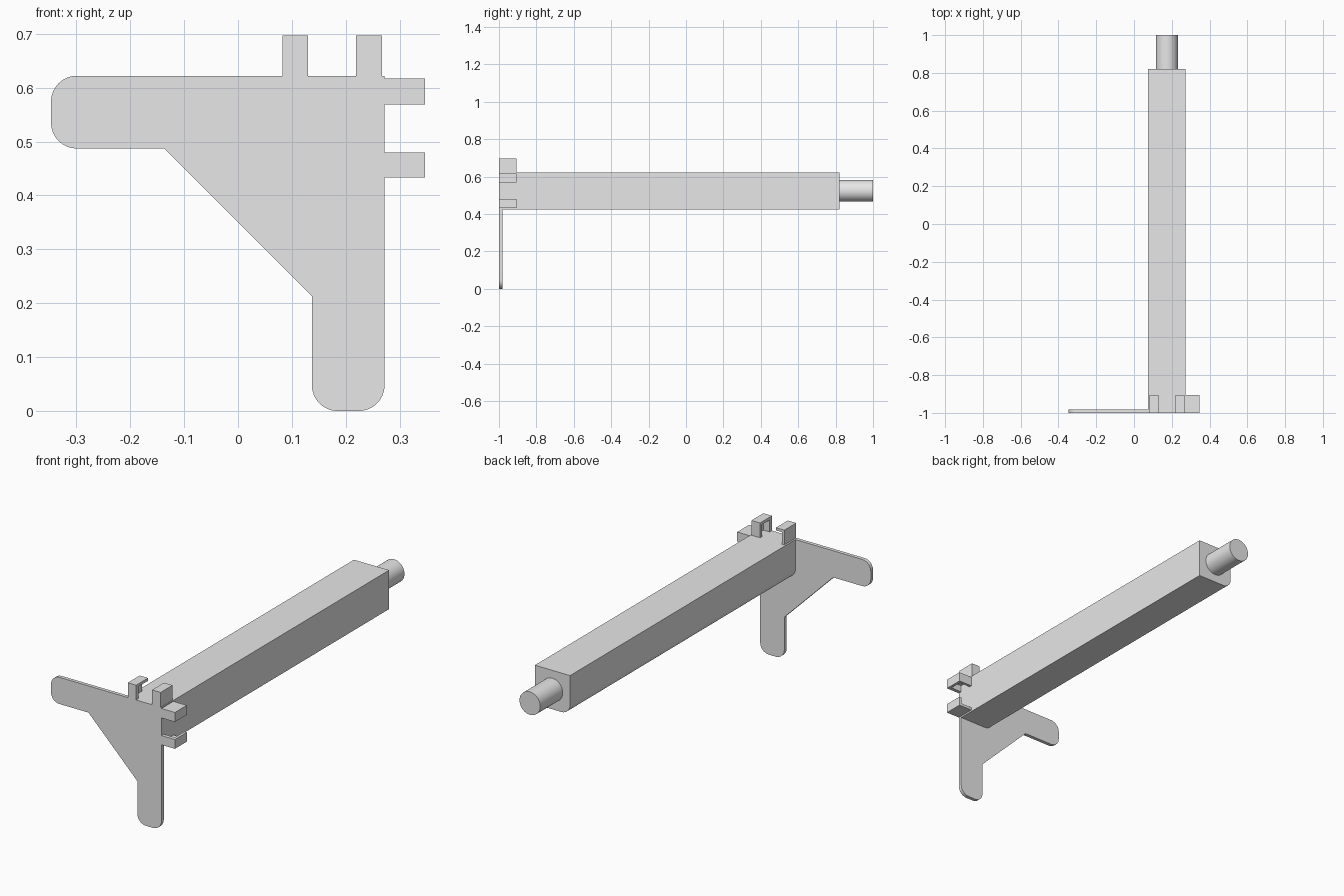
import bpy, bmesh, math
from mathutils import Vector

cube = bpy.data.objects.get("Cube")
if cube:
    bpy.data.objects.remove(cube, do_unlink=True)

grey = bpy.data.materials.new("plain grey")
grey.use_nodes = True
grey.diffuse_color = (0.8, 0.8, 0.8, 1)
grey.node_tree.nodes["Principled BSDF"].inputs["Base Color"].default_value = (0.8, 0.8, 0.8, 1)

FRONT, WALL = -1.0, 0.014
RIGHT, TOP = 0.272, 0.622     # outer corner shared by plate and beam
SHIFT = TOP - RIGHT           # mirrors x and z across the corner diagonal
PLATE_BACK = FRONT + 0.018


def finish(name, bm, smooth=False):
    bmesh.ops.recalc_face_normals(bm, faces=bm.faces)
    mesh = bpy.data.meshes.new(name)
    bm.to_mesh(mesh)
    bm.free()
    mesh.materials.append(grey)
    obj = bpy.data.objects.new(name, mesh)
    bpy.context.collection.objects.link(obj)
    if smooth:
        bpy.ops.object.select_all(action='DESELECT')
        obj.select_set(True)
        bpy.context.view_layer.objects.active = obj
        bpy.ops.object.shade_smooth_by_angle(angle=math.radians(30))
    return obj


def rounded(corners, steps=8):
    """Outline from (x, z, radius) right-angle corners; radius 0 stays sharp."""
    points = []
    for i, (x, z, r) in enumerate(corners):
        p = Vector((x, z))
        if not r:
            points.append(p)
            continue
        before = (Vector(corners[i - 1][:2]) - p).normalized()
        after = (Vector(corners[(i + 1) % len(corners)][:2]) - p).normalized()
        centre = p + r * (before + after)
        for k in range(steps + 1):
            a = math.pi / 2 * k / steps
            points.append(centre - r * (after * math.cos(a) + before * math.sin(a)))
    return points


def prism(name, outline, y0, y1):
    bm = bmesh.new()
    face = bm.faces.new([bm.verts.new((p.x, y0, p.y)) for p in outline])
    new = bmesh.ops.extrude_face_region(bm, geom=[face])["geom"]
    moved = [v for v in new if isinstance(v, bmesh.types.BMVert)]
    bmesh.ops.translate(bm, verts=moved, vec=(0, y1 - y0, 0))
    # keep the starting cap so the solid is closed
    if not face.is_valid:
        bmesh.ops.holes_fill(bm, edges=bm.edges)
    return finish(name, bm, smooth=True)


def add_box(bm, x, y, z):
    made = bmesh.ops.create_cube(bm, size=1)["verts"]
    for v in made:
        v.co = Vector([lo + (c + 0.5) * (hi - lo)
                       for c, (lo, hi) in zip(v.co, (x, y, z))])


def clip(name, x0, x1, opens_right, has_back, mirrored):
    """Hollow catch on the beam top; mirrored puts it on the beam side."""
    y1, z1 = -0.905, TOP + 0.075
    under = (TOP, z1 - WALL)
    bm = bmesh.new()
    add_box(bm, (x0, x1), (FRONT, y1), (z1 - WALL, z1))
    add_box(bm, (x0, x1), (FRONT, PLATE_BACK), under)
    side = (x0, x0 + WALL) if opens_right else (x1 - WALL, x1)
    add_box(bm, side, (PLATE_BACK, y1), under)
    if has_back:
        inner = (x0 + WALL, x1) if opens_right else (x0, x1 - WALL)
        add_box(bm, inner, (y1 - WALL, y1), under)
    if mirrored:
        for v in bm.verts:
            v.co.x, v.co.z = v.co.z - SHIFT, v.co.x + SHIFT
    finish(name, bm)


# Thin corner bracket with two rounded arms and a diagonal web
R = 0.048
prism("corner_plate", rounded([
    (RIGHT, TOP, 0), (-0.347, TOP, R), (-0.347, 0.487, R), (-0.137, 0.487, 0),
    (0.137, 0.213, 0), (0.137, 0, R), (RIGHT, 0, R)]), FRONT, PLATE_BACK)

# Long square beam with one rounded lower edge
prism("beam", rounded([
    (RIGHT, TOP, 0), (0.075, TOP, 0), (0.075, 0.425, R), (RIGHT, 0.425, 0)]),
    PLATE_BACK, 0.82)

# Round peg at the back end
peg = [Vector((0.174 + 0.058 * math.cos(a), 0.524 + 0.058 * math.sin(a)))
       for a in (math.tau * i / 48 for i in range(48))]
prism("end_peg", peg, 0.82, 1.0)

# Paired catches on the top and on the side
for place, mirrored in (("top", False), ("side", True)):
    clip(place + "_outer_clip", 0.083, 0.13, True, False, mirrored)
    clip(place + "_corner_clip", 0.219, 0.267, False, True, mirrored)
